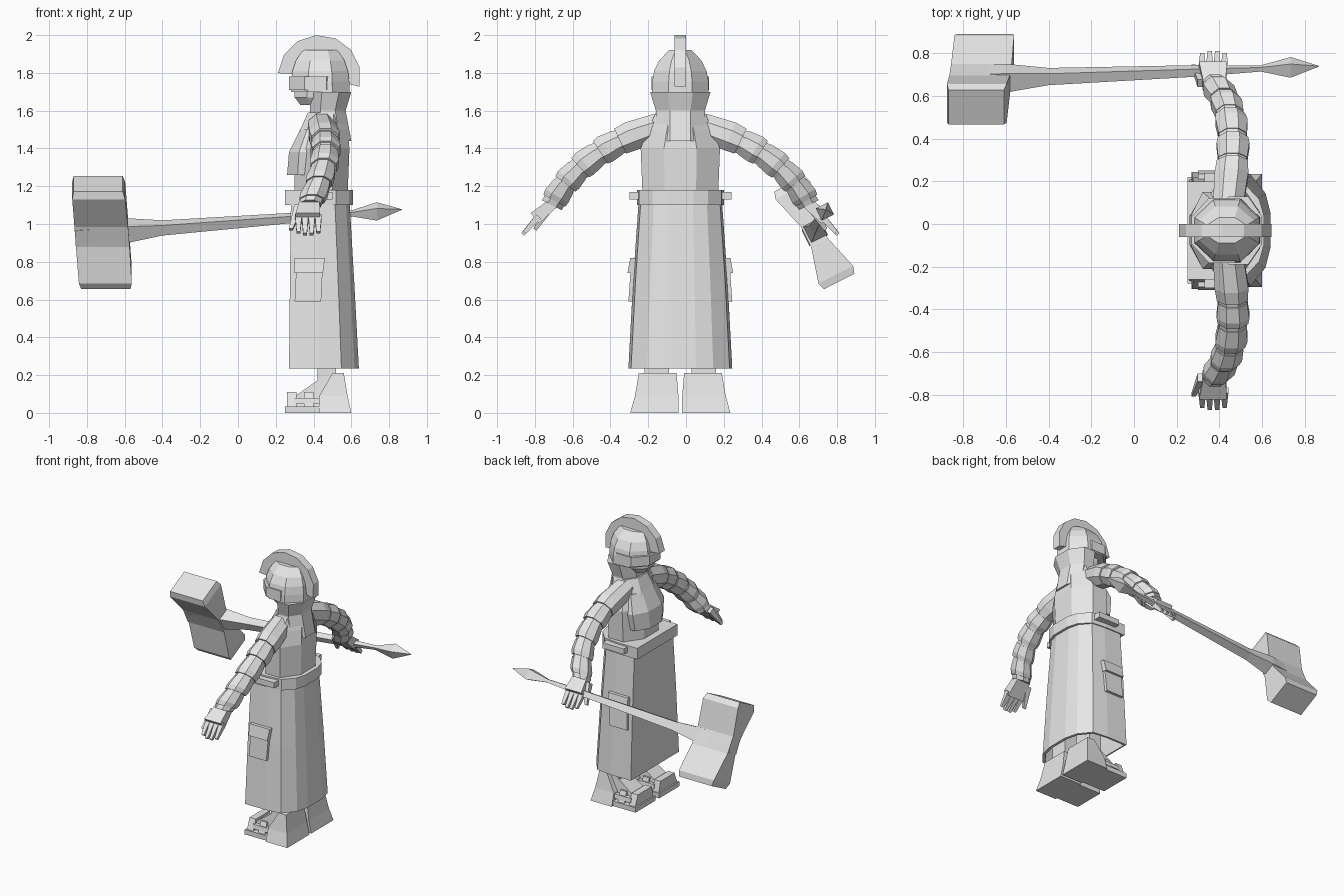
import bpy, bmesh
from math import cos, sin, pi, radians, sqrt
from mathutils import Vector

cube = bpy.data.objects.get("Cube")
if cube:
    bpy.data.objects.remove(cube, do_unlink=True)

grey = bpy.data.materials.new("light grey")
grey.use_nodes = True
grey.diffuse_color = (.8, .8, .8, 1)
grey.node_tree.nodes["Principled BSDF"].inputs["Base Color"].default_value = grey.diffuse_color

DEPTH = Vector((1, 0, 0))
WIDTH = Vector((0, 1, 0))
MIDDLE = WIDTH * -.03  # the figure faces -x and is symmetric about this plane


def polygon(sides):
    """Regular polygon fitted to a square reaching one unit each way."""
    angles = [pi * (2 * i + 1) / sides for i in range(sides)]
    fit = cos(pi / sides)
    return [(cos(a) / fit, sin(a) / fit) for a in angles]


SQUARE = polygon(4)
OCTAGON = polygon(8)

# Robe outline: flat front, straight sides, rounded back
steps = [1 - (1 - i / 4) ** 2 for i in range(5)]
half_robe = [(2 * u - 1, max(.3, sqrt(1 - u ** 8))) for u in steps]
ROBE = half_robe + [(u, -v) for u, v in reversed(half_robe)]


def section(centre, depth, width, shape):
    return [centre + depth * u + width * v for u, v in shape]


def loft(name, rings, shift=MIDDLE):
    """Skin a row of equal-length point rings and cap both ends."""
    bm = bmesh.new()
    rows = [[bm.verts.new(point + shift) for point in ring] for ring in rings]
    for low, high in zip(rows, rows[1:]):
        for i in range(len(low)):
            bm.faces.new((low[i - 1], low[i], high[i], high[i - 1]))
    bm.faces.new(rows[0])
    bm.faces.new(rows[-1])
    bmesh.ops.recalc_face_normals(bm, faces=bm.faces)
    mesh = bpy.data.meshes.new(name)
    bm.to_mesh(mesh)
    bm.free()
    mesh.materials.append(grey)
    bpy.context.collection.objects.link(bpy.data.objects.new(name, mesh))


def body(name, shape, *levels):
    """Stack symmetric outlines; each level is height, front, back, half width."""
    loft(name, [section(Vector(((front + back) / 2, 0, z)), DEPTH * (back - front) / 2,
                        WIDTH * half, shape) for z, front, back, half in levels])


def block(name, side, *levels):
    """Tapered block; each level is height, front, back, inner side, outer side."""
    loft(name, [section(Vector(((front + back) / 2, side * (near + far) / 2, z)),
                        DEPTH * (back - front) / 2, WIDTH * (far - near) / 2, SQUARE)
                for z, front, back, near, far in levels])


def taper(name, side, start, end, start_size, end_size, flat=1):
    """Straight tapered bar of the hand, from start to end."""
    start, end = Vector(start), Vector(end)
    start.y *= side
    end.y *= side
    thick = (end - start).cross(DEPTH).normalized() * flat
    loft(name, [section(point, DEPTH * size, thick * size, SQUARE)
                for point, size in ((start, start_size), (end, end_size))])


# Robe with a hollow hem, belt and upper body
body("robe", ROBE, (1.13, .28, .59, .22), (.7, .275, .615, .25), (.235, .27, .64, .275),
     (.235, .28, .62, .26), (.5, .3, .6, .23))
body("belt", ROBE, (1.1, .25, .61, .23), (1.18, .25, .61, .23))
body("torso", OCTAGON, (1.15, .3, .58, .2), (1.4, .3, .59, .21), (1.5, .33, .58, .17),
     (1.59, .37, .56, .13))
body("chest_plate", OCTAGON, (1.26, .26, .45, .16), (1.38, .27, .45, .18), (1.5, .33, .45, .14))
body("collar", OCTAGON, (1.44, .4, .6, .13), (1.6, .38, .57, .13), (1.7, .38, .6, .16))

# Head, helmet and crest
body("face", OCTAGON, (1.63, .33, .5, .06), (1.67, .3, .52, .09), (1.75, .3, .54, .1))
helmet_levels = []
for i in range(5):
    t = i / 4
    depth, half = .155 * (1 - .4 * t ** 3), .15 * (1 - .6 * t ** 3)
    helmet_levels.append((1.7 + .22 * t, .435 - depth, .435 + depth, half))
body("helmet", OCTAGON, *helmet_levels)
body("helmet_brow", OCTAGON, (1.71, .27, .55, .153), (1.78, .27, .55, .153))

crest = []
for i in range(8):
    angle = radians(-14 + 27 * i)
    spoke = Vector((cos(angle), 0, sin(angle)))
    crest.append(section(Vector((.43, 0, 1.78)) + spoke * .18, spoke * .04, WIDTH * .03, SQUARE))
loft("helmet_crest", crest)


def arm_ring(side, t, swell):
    """Cross-section of the bent arm at t, from shoulder to wrist."""
    shoulder, elbow, wrist = Vector((.1, 1.52)), Vector((.53, 1.4)), Vector((.68, 1.1))
    reach, z = shoulder * (1 - t) ** 2 + elbow * 2 * t * (1 - t) + wrist * t * t
    run, rise = ((elbow - shoulder) * (1 - t) + (wrist - elbow) * t).normalized()
    x = .44 + .03 * sin(pi * t) - .06 * t ** 3
    size = swell * (.068 - .01 * t)
    return section(Vector((x, side * reach, z)), DEPTH * size,
                   Vector((0, -side * rise, run)) * size, OCTAGON)


ARMOUR = {"shoulder_guard": (.02, .28), "upper_arm_band": (.3, .44), "elbow_guard": (.47, .63),
          "forearm_guard": (.66, .8), "wrist_cuff": (.82, .96)}

for side in (1, -1):
    # Arm with overlapping armour bands
    loft("arm", [arm_ring(side, i / 6, 1) for i in range(7)])
    for name, (first, last) in ARMOUR.items():
        rings = [(first, 1.05), (first * .3 + last * .7, 1.2), (last, 1.12)]
        loft(name, [arm_ring(side, t, swell) for t, swell in rings])

    # Hand: palm, four fingers and thumb
    taper("palm", side, (.38, .66, 1.12), (.37, .77, 1.03), .05, .065, .55)
    for finger in range(4):
        x = .32 + .035 * finger
        drop = .01 * abs(finger - 1.5)
        taper("finger", side, (x, .75, 1.04), (x, .84 - drop, .94 + drop), .018, .01)
    taper("thumb", side, (.32, .69, 1.09), (.28, .77, .97), .022, .01)

    # Belt pouch and hip pouch with its flap
    block("belt_pouch", side, (1.13, .33, .5, .2, .27), (1.17, .33, .5, .2, .27))
    block("hip_pouch", side, (.59, .3, .44, .2, .275), (.8, .31, .45, .2, .26))
    block("pouch_flap", side, (.74, .3, .45, .2, .28), (.82, .3, .46, .2, .265))

    # Leg, heel shell and strapped foot
    block("leg", side, (.03, .42, .52, .06, .19), (.6, .42, .52, .06, .19))
    block("heel_shell", side, (0, .43, .6, .01, .265), (.09, .43, .58, .01, .24),
          (.21, .5, .56, .02, .22))
    block("sole", side, (0, .25, .5, .02, .25), (.035, .25, .5, .02, .25))
    block("foot", side, (.03, .26, .5, .05, .21), (.08, .29, .5, .06, .2), (.2, .46, .52, .07, .19))
    for name, front in (("toe_strap", .26), ("arch_strap", .35)):
        back = front + .05
        block(name, side, (.03, front, back, .03, .24), (.11, front, back, .05, .21))
    block("foot_rim", side, (.05, .3, .45, .03, .235), (.08, .3, .45, .035, .23))

# War hammer, rolled about its shaft
roll = radians(27)
along = Vector((0, sin(roll), -cos(roll)))
across = Vector((0, cos(roll), sin(roll)))
origin = Vector((0, 0, 0))


def shaft_point(x):
    return Vector((x, .707 + .038 * x, 1.01 + .077 * x))


def shaft(name, *stops):
    loft(name, [section(shaft_point(x), along * size, across * size, SQUARE)
                for x, size in stops], origin)


shaft("hammer_shaft", (-.86, .045), (-.6, .05), (-.4, .03), (.3, .02), (.62, .01))
shaft("shaft_spike", (.59, .01), (.735, .036), (.868, .001))

# Double hammer head: narrow waist, flared faces with a bevelled rim
flare = [(.06, .05, .142), (.25, .103, .14), (.29, .09, .13)]
mirrored = [(-offset, half, depth) for offset, half, depth in reversed(flare)]
centre = shaft_point(-.72)
lean = along + DEPTH * .07
loft("hammer_head", [section(centre + lean * offset, DEPTH * depth, across * half, SQUARE)
                     for offset, half, depth in mirrored + flare], origin)
